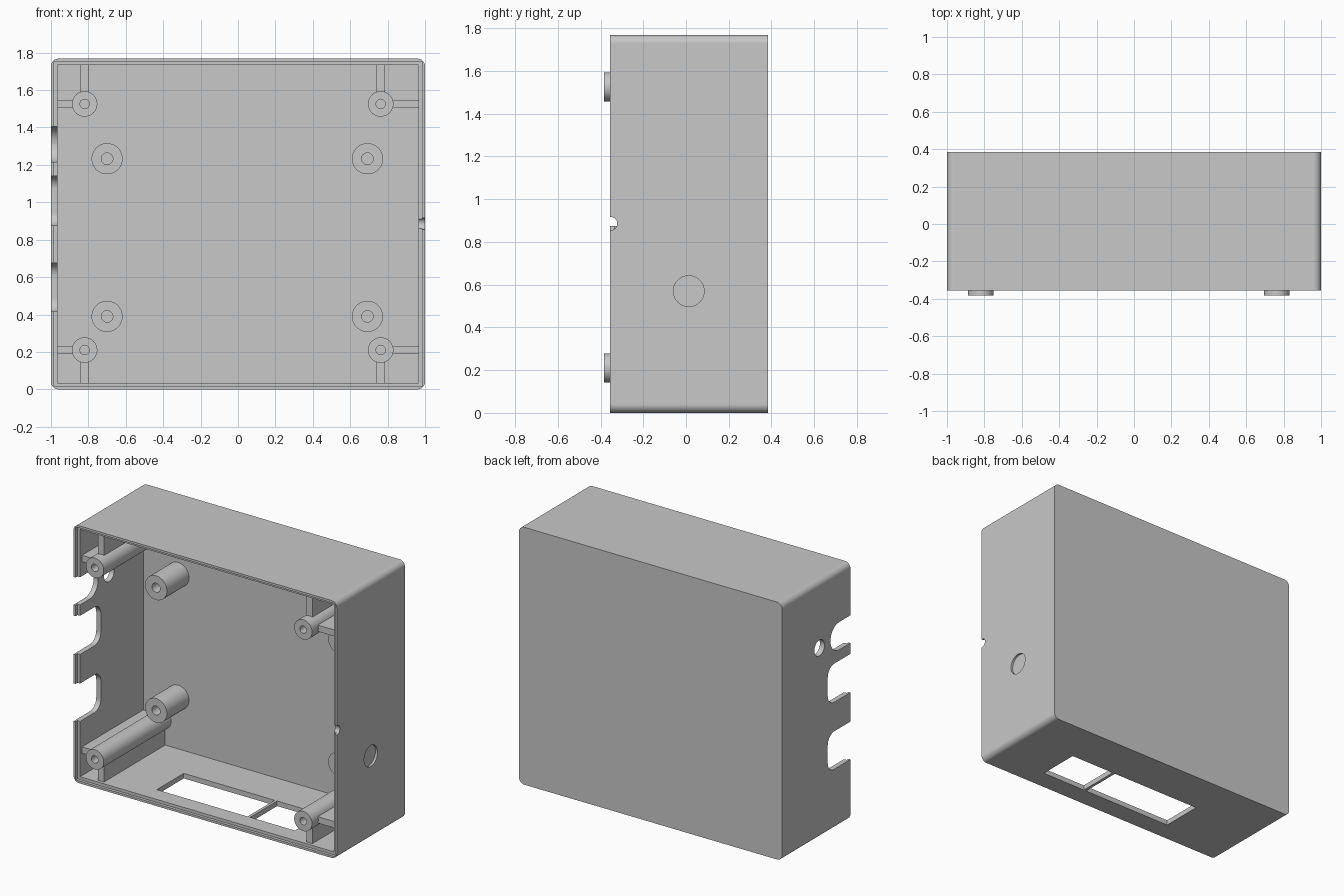
import bpy, bmesh, math
from mathutils import Vector

if "Cube" in bpy.data.objects:
    bpy.data.objects.remove(bpy.data.objects["Cube"], do_unlink=True)

grey = bpy.data.materials.new("plain grey plastic")
grey.use_nodes = True
COLOUR = (0.58, 0.58, 0.58, 1)
grey.diffuse_color = COLOUR
grey.node_tree.nodes["Principled BSDF"].inputs["Base Color"].default_value = COLOUR

# Main levels
FRONT, BACK, FLOOR, HEIGHT = -0.356, 0.384, 0.35, 1.768
WALL, LIP, LEDGE = 0.035, 0.015, -0.336
POST_TOP, RIB_TOP = -0.383, -0.315


def finish(name, bm):
    bmesh.ops.recalc_face_normals(bm, faces=bm.faces)
    mesh = bpy.data.meshes.new(name)
    bm.to_mesh(mesh)
    bm.free()
    mesh.materials.append(grey)
    obj = bpy.data.objects.new(name, mesh)
    bpy.context.collection.objects.link(obj)
    return obj


def activate(obj):
    bpy.ops.object.select_all(action='DESELECT')
    obj.select_set(True)
    bpy.context.view_layer.objects.active = obj


def smooth(obj):
    activate(obj)
    bpy.ops.object.shade_smooth_by_angle(angle=math.radians(30))
    obj.modifiers.new("flat sides", 'WEIGHTED_NORMAL').keep_sharp = True


def box(name, low, high, radius=0, axis=0):
    """Box between two corners, with the edges along one axis rounded."""
    low, high = Vector(low), Vector(high)
    bm = bmesh.new()
    bmesh.ops.create_cube(bm, size=1)
    for v in bm.verts:
        v.co = (low + high) / 2 + v.co * (high - low)
    if radius:
        edges = [e for e in bm.edges
                 if abs((e.verts[0].co - e.verts[1].co).normalized()[axis]) > 0.9]
        bmesh.ops.bevel(bm, geom=edges, offset=radius, segments=8,
                        profile=0.5, affect='EDGES')
    return finish(name, bm)


def lathe(name, profile, centre, axis):
    """Turn (radius, position along axis) points about the axis."""
    bm = bmesh.new()
    along = Vector((1, 0, 0)) if axis == 'X' else Vector((0, 1, 0))
    up, centre = Vector((0, 0, 1)), Vector(centre)
    verts = [bm.verts.new(centre + up * r + along * t) for r, t in profile]
    edges = [bm.edges.new(pair) for pair in zip(verts, verts[1:])]
    bmesh.ops.spin(bm, geom=verts + edges, cent=centre, axis=along,
                   angle=math.tau, steps=40)
    bmesh.ops.remove_doubles(bm, verts=bm.verts, dist=0.0001)
    return finish(name, bm)


def rod(name, radius, start, end, y, z):
    return lathe(name, [(0, start), (radius, start), (radius, end), (0, end)],
                 (0, y, z), 'X')


def cut(target, cutter):
    mod = target.modifiers.new("cut", 'BOOLEAN')
    mod.operation, mod.solver, mod.object = 'DIFFERENCE', 'EXACT', cutter
    activate(target)
    bpy.ops.object.modifier_apply(modifier=mod.name)
    bpy.data.objects.remove(cutter, do_unlink=True)


# Open case with a stepped rim
case = box("case", (-1, FRONT, 0), (1, BACK, HEIGHT), 0.04, axis=1)


def cavity(inset, start, end):
    cut(case, box("cavity", (inset - 1, start, inset), (1 - inset, end, HEIGHT - inset)))


cavity(WALL, -0.6, FLOOR)
cavity(LIP, -0.6, LEDGE)

# Connector slots and a round hole in one side
for bottom, top, depth, radius in ((1.215, 1.405, -0.14, 0.094),
                                   (0.875, 1.14, -0.11, 0.07),
                                   (0.415, 0.675, -0.11, 0.07)):
    cut(case, box("slot", (-1.1, -0.7, bottom), (-0.9, depth, top), radius))
cut(case, rod("hole", 0.055, -1.1, -0.9, -0.02, 1.31))

# Cable notch and shallow round recess in the other side
cut(case, rod("notch", 0.031, 0.9, 1.1, -0.353, 0.886))
cut(case, rod("recess", 0.072, 0.985, 1.1, 0.013, 0.57))

# Two windows in the underside
for left, right in ((-0.465, 0.225), (0.245, 0.585)):
    cut(case, box("window", (left, -0.218, -0.1), (right, 0.075, 0.1)))
smooth(case)


def post(name, x, z, radius, bore, top):
    base = FLOOR + 0.01
    profile = [(0, base), (radius, base), (radius, top), (bore, top),
               (bore, top + 0.18), (0, top + 0.18)]
    smooth(lathe(name, profile, (x, 0, z), 'Y'))


# Tall corner screw posts, each braced to two walls
for x, x_wall, side in ((-0.82, -0.975, "right"), (0.763, 0.975, "left")):
    for z, z_wall, level in ((0.21, 0.025, "lower"), (1.526, HEIGHT - 0.025, "upper")):
        tag = level + "_" + side
        post("screw_post_" + tag, x, z, 0.068, 0.025, POST_TOP)
        x_start = x + math.copysign(0.06, x_wall - x)
        z_start = z + math.copysign(0.06, z_wall - z)
        box("side_rib_" + tag,
            (min(x_start, x_wall), RIB_TOP, z - 0.022),
            (max(x_start, x_wall), FLOOR + 0.01, z + 0.022))
        box("upright_rib_" + tag,
            (x - 0.022, RIB_TOP, min(z_start, z_wall)),
            (x + 0.022, FLOOR + 0.01, max(z_start, z_wall)))

# Short board posts
for x, side in ((-0.7, "right"), (0.692, "left")):
    for z, level in ((0.39, "lower"), (1.233, "upper")):
        post("board_post_" + level + "_" + side, x, z, 0.083, 0.031, 0.11)
